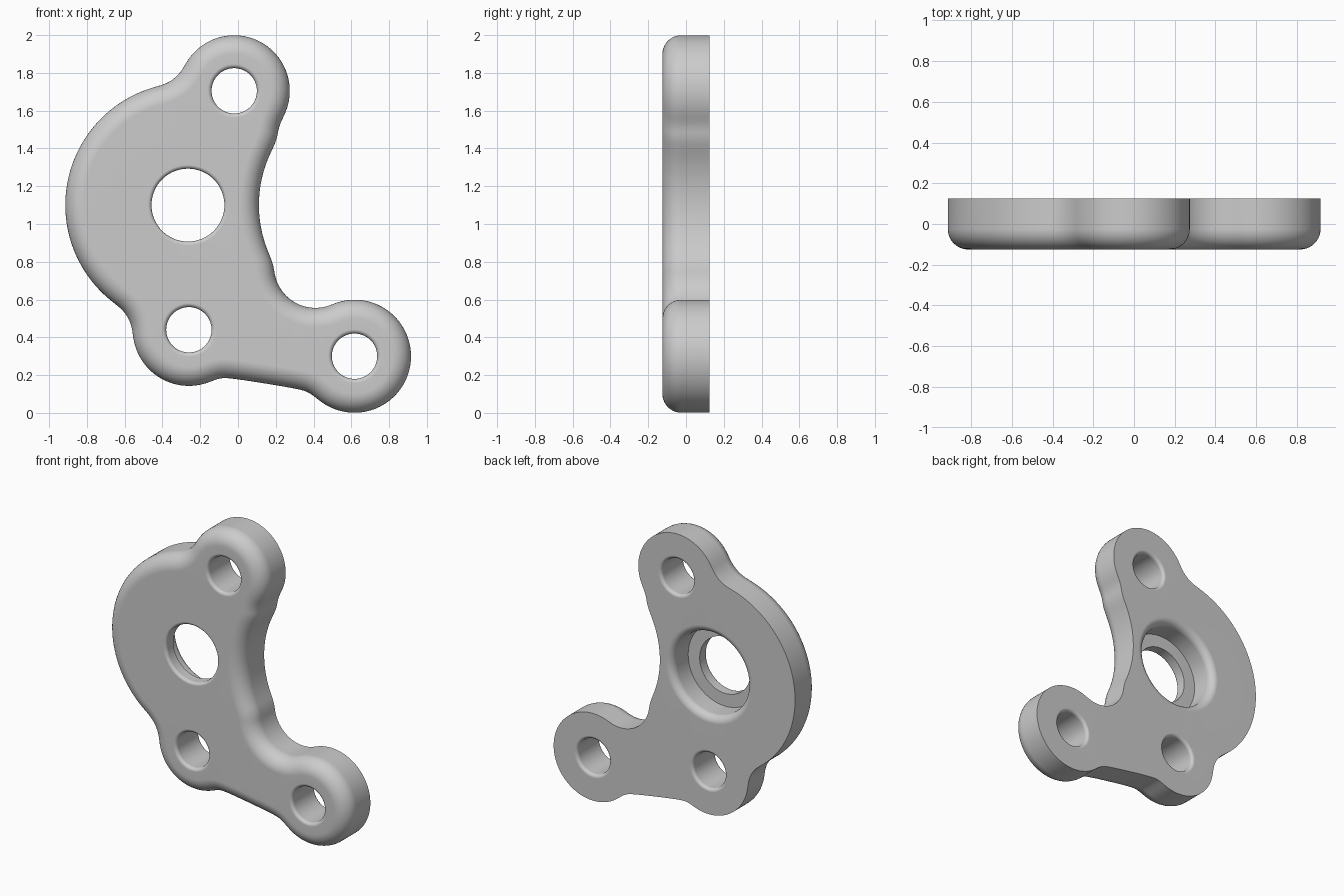
import bpy, bmesh, math
from mathutils import Vector

cube = bpy.data.objects.get("Cube")
if cube:
    bpy.data.objects.remove(cube)

FRONT, BACK = -0.125, 0.125
EDGE = 0.1        # front rim rounding
SEG = 72          # segments round each hole

# Outline arcs, counter-clockwise: centre x, centre z, radius, start and end angle
ARCS = [
    (-0.02, 1.705, 0.295, -30, 153.5),      # top lug
    (-0.463, 1.926, 0.2, -26.5, -76.5),
    (-0.265, 1.1, 0.65, 103.5, 234.6),      # main disc
    (-0.757, 0.407, 0.2, 54.6, 3.8),
    (-0.26, 0.44, 0.298, 183.8, 294.3),     # lower lug
    (-0.055, -0.013, 0.2, 114.3, 80.7),
    (0.279, -0.068, 0.2, 80.7, 47.4),
    (0.617, 0.3, 0.3, 227.4, 473.5),        # side lug
    (0.41, 0.775, 0.22, -66.5, -180),
    (0.755, 1.1, 0.645, 208.7, 149),        # concave inner side
    (0.409, 1.457, 0.2, 182, 150),
]


def outline():
    pts = []
    for cx, cz, r, a0, a1 in ARCS:
        n = max(4, round(abs(a1 - a0) * (r + 0.2) / 1.2))
        for i in range(n):
            a = math.radians(a0 + (a1 - a0) * i / n)
            pts.append(Vector((cx + r * math.cos(a), cz + r * math.sin(a))))
    # soften the two corners of the concave side
    for _ in range(8):
        pts = [p * 0.5 + (pts[i - 1] + pts[(i + 1) % len(pts)]) * 0.25
               for i, p in enumerate(pts)]
    return pts


def inward(pts):
    result = []
    for i in range(len(pts)):
        d = pts[(i + 1) % len(pts)] - pts[i - 1]
        result.append(Vector((-d.y, d.x)).normalized())
    return result


def loft(bm, rings):
    """Skin a list of rings; return the edges of the first and last ring."""
    loops = [[bm.verts.new(co) for co in ring] for ring in rings]
    n = len(loops[0])
    for a, b in zip(loops, loops[1:]):
        for i in range(n):
            j = (i + 1) % n
            bm.faces.new((a[i], a[j], b[j], b[i]))
    return [[bm.edges.get((lp[i], lp[(i + 1) % n])) for i in range(n)]
            for lp in (loops[0], loops[-1])]


def rounded(r, face, f, inner):
    """Profile of a rounded hole mouth, from the face into the hole."""
    steps = [math.radians(90 - 15 * i) for i in range(7)]
    return [(r + f - f * math.cos(t), face + inner * f * (1 - math.sin(t)))
            for t in steps]


def hole(bm, cx, cz, profile):
    rings = [[(cx + r * math.cos(k * math.tau / SEG), y,
               cz + r * math.sin(k * math.tau / SEG)) for k in range(SEG)]
             for r, y in profile]
    return loft(bm, rings)


bm = bmesh.new()

# Outer wall with a rounded front rim
pts = outline()
nrm = inward(pts)
sections = [(0, BACK)]
for i in range(11):
    t = math.radians(9 * i)
    sections.append((EDGE * (1 - math.cos(t)), FRONT + EDGE * (1 - math.sin(t))))
rings = [[(p.x + n.x * s, y, p.y + n.y * s) for p, n in zip(pts, nrm)]
         for s, y in sections]
back_edges, front_edges = loft(bm, rings)

# Lug holes, rounded at both mouths
for cx, cz in ((-0.02, 1.705), (-0.26, 0.44), (0.617, 0.3)):
    profile = rounded(0.12, FRONT, 0.022, 1) + rounded(0.12, BACK, 0.022, -1)[::-1]
    f, b = hole(bm, cx, cz, profile)
    front_edges += f
    back_edges += b

# Main hole with a wide counterbore at the back
floor = -0.045
profile = rounded(0.193, FRONT, 0.02, 1) + [(0.193, floor), (0.28, floor)]
profile += rounded(0.28, BACK, 0.05, -1)[::-1]
f, b = hole(bm, -0.265, 1.1, profile)
front_edges += f
back_edges += b

# Flat front and back faces around the holes
for edges in (front_edges, back_edges):
    bmesh.ops.triangle_fill(bm, use_beauty=True, use_dissolve=False, edges=edges)
bmesh.ops.recalc_face_normals(bm, faces=bm.faces)

mesh = bpy.data.meshes.new("bracket_plate")
bm.to_mesh(mesh)
bm.free()
plate = bpy.data.objects.new("bracket_plate", mesh)
bpy.context.collection.objects.link(plate)

# Plain grey material
grey = bpy.data.materials.new("plain_grey")
grey.use_nodes = True
colour = (0.6, 0.6, 0.6, 1)
grey.diffuse_color = colour
grey.node_tree.nodes["Principled BSDF"].inputs["Base Color"].default_value = colour
mesh.materials.append(grey)

# Smooth rounds with crisp hard edges and flat caps
bpy.ops.object.select_all(action="DESELECT")
plate.select_set(True)
bpy.context.view_layer.objects.active = plate
bpy.ops.object.shade_smooth_by_angle(angle=math.radians(35))
weighted = plate.modifiers.new("flat_caps", "WEIGHTED_NORMAL")
weighted.keep_sharp = True
